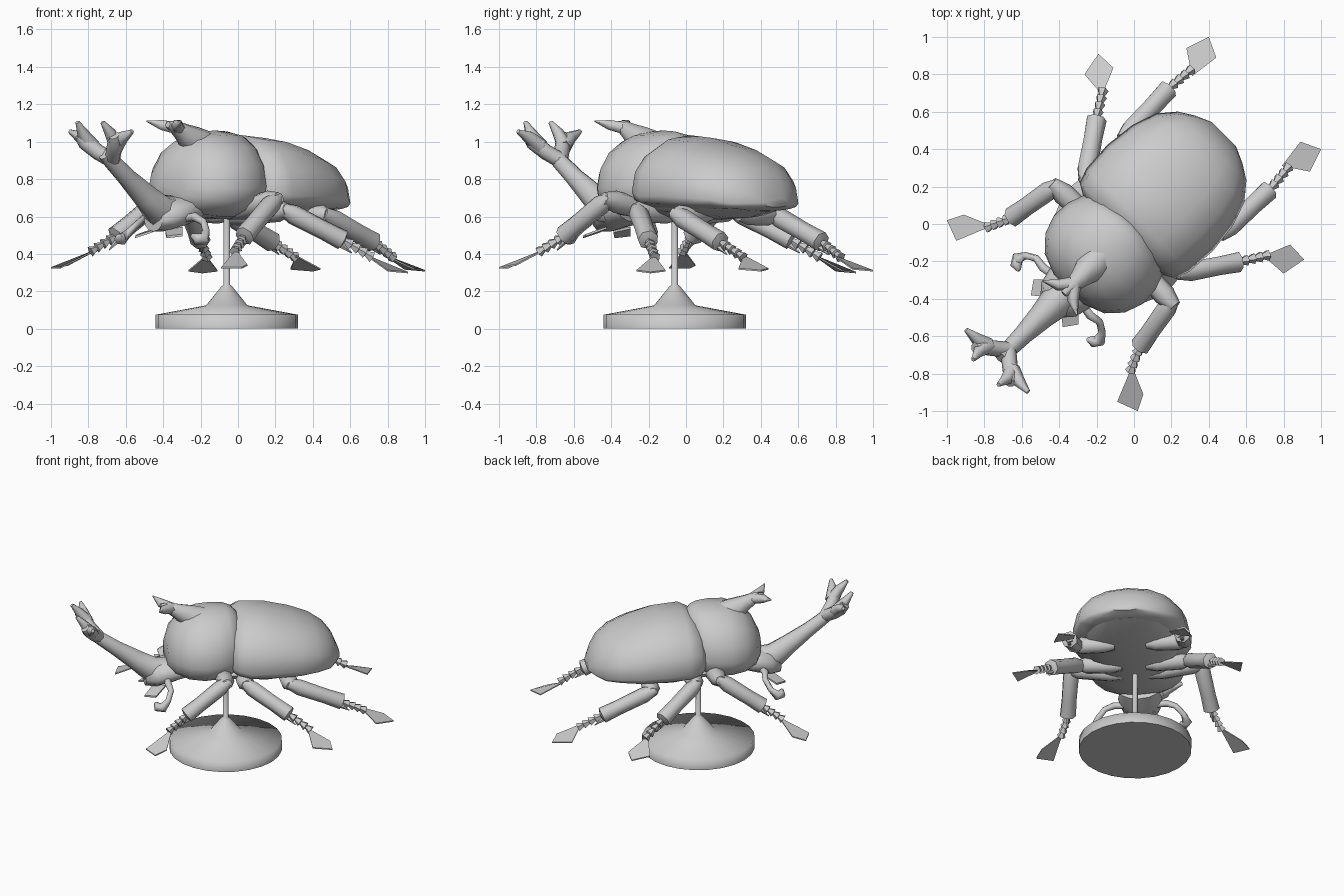
import bpy, bmesh, math
from mathutils import Vector

R2 = math.sqrt(2)
grey = bpy.data.materials.new("plain_grey")
grey.diffuse_color = (0.6, 0.6, 0.6, 1)


def loc(f, s, z):
    """Body frame (forward, sideways, up) to world: the beetle faces -x -y."""
    return Vector(((s - f) / R2, (-f - s) / R2, z))


def flip(p, side):
    """Mirror a world point across the body's centre plane."""
    return Vector(p) if side > 0 else Vector((p[1], p[0], p[2]))


def finish(name, bm, angle=40):
    bmesh.ops.recalc_face_normals(bm, faces=bm.faces)
    me = bpy.data.meshes.new(name)
    bm.to_mesh(me)
    bm.free()
    me.materials.append(grey)
    ob = bpy.data.objects.new(name, me)
    bpy.context.collection.objects.link(ob)
    bpy.ops.object.select_all(action='DESELECT')
    ob.select_set(True)
    bpy.context.view_layer.objects.active = ob
    bpy.ops.object.shade_smooth_by_angle(angle=math.radians(angle))
    return ob


def loft(name, rings, angle=40):
    """Skin a list of closed rings and cap both ends."""
    bm = bmesh.new()
    rows = [[bm.verts.new(p) for p in r] for r in rings]
    n = len(rows[0])
    for a, b in zip(rows, rows[1:]):
        for i in range(n):
            j = (i + 1) % n
            bm.faces.new((a[i], a[j], b[j], b[i]))
    bm.faces.new(rows[0])
    bm.faces.new(rows[-1])
    return finish(name, bm, angle)


def tube(name, path, sides=8, angle=65):
    """Sweep a round section along [(point, radius), ...]."""
    pts = [Vector(p) for p, r in path]
    rings = []
    for i, (p, r) in enumerate(path):
        d = (pts[min(i + 1, len(pts) - 1)] - pts[max(i - 1, 0)]).normalized()
        u = d.cross(Vector((0, 0, 1))).normalized()
        v = u.cross(d)
        rings.append([pts[i] + r * (math.cos(t) * u + math.sin(t) * v)
                      for t in (2 * math.pi * k / sides for k in range(sides))])
    return loft(name, rings, angle)


def plate(name, corners, thick=0.008):
    up = Vector((0, 0, thick / 2))
    return loft(name, [[c - up for c in corners], [c + up for c in corners]], 40)


def shell(name, sections, sides=16, power=2.2, low_power=2.4):
    """Body shell from (forward, half width, widest z, top z, bottom z)."""
    rings = []
    for f, w, zc, top, bot in sections:
        ring = []
        for k in range(sides):
            t = 2 * math.pi * k / sides
            c, s = math.cos(t), math.sin(t)
            e = 2 / (power if s > 0 else low_power)
            z = math.copysign(abs(s) ** e, s)
            y = math.copysign(abs(c) ** e, c)
            ring.append(loc(f, w * y, zc + z * ((top - zc) if z > 0 else (zc - bot))))
        rings.append(ring)
    return loft(name, rings, 50)


# Display stand
profile = [(0.38, 0), (0.38, 0.075), (0.11, 0.125), (0.03, 0.225), (0.018, 0.235), (0.018, 0.64)]
loft("display_stand", [[Vector((-0.06 + r * math.cos(2 * math.pi * k / 24),
                                -0.06 + r * math.sin(2 * math.pi * k / 24), z))
                        for k in range(24)] for r, z in profile], 85)

# Wing cases, belly and thorax shield
shell("wing_cases", [
    (0.085, 0.30, 0.74, 0.93, 0.66), (0.05, 0.36, 0.73, 0.99, 0.64),
    (-0.03, 0.39, 0.71, 1.035, 0.63), (-0.20, 0.40, 0.71, 1.02, 0.62),
    (-0.37, 0.38, 0.70, 0.975, 0.62), (-0.50, 0.335, 0.69, 0.925, 0.63),
    (-0.59, 0.26, 0.67, 0.865, 0.63), (-0.64, 0.18, 0.67, 0.80, 0.64),
    (-0.68, 0.09, 0.67, 0.70, 0.65)])
shell("belly", [
    (0.40, 0.16, 0.66, 0.70, 0.61), (0.20, 0.24, 0.66, 0.72, 0.585),
    (-0.15, 0.32, 0.66, 0.72, 0.58), (-0.40, 0.30, 0.66, 0.72, 0.59),
    (-0.60, 0.17, 0.66, 0.70, 0.63)], 14, 2, 2)
shell("thorax_shield", [
    (0.0, 0.16, 0.76, 1.00, 0.66), (0.04, 0.26, 0.76, 1.04, 0.64),
    (0.085, 0.30, 0.76, 1.055, 0.61),
    (0.17, 0.33, 0.76, 1.06, 0.59), (0.27, 0.335, 0.75, 1.055, 0.59),
    (0.37, 0.30, 0.75, 1.02, 0.60), (0.45, 0.225, 0.75, 0.94, 0.63),
    (0.495, 0.11, 0.75, 0.84, 0.67)], power=2.0)

# Thorax horn with forked tip
tube("thorax_horn", [(loc(0.24, 0, 0.96), 0.10), (loc(0.33, 0, 1.0), 0.085),
                     (loc(0.41, 0, 1.045), 0.055), (loc(0.48, 0, 1.08), 0.036),
                     (loc(0.53, 0, 1.092), 0.018)], 8)

# Head and long forked horn
shell("head", [
    (0.38, 0.13, 0.63, 0.72, 0.57), (0.48, 0.15, 0.63, 0.71, 0.54),
    (0.57, 0.13, 0.60, 0.69, 0.52), (0.64, 0.07, 0.58, 0.66, 0.52)], 12, 2, 2)
tube("head_horn", [(loc(0.50, 0, 0.62), 0.09), (loc(0.60, 0, 0.635), 0.09),
                   (loc(0.70, 0, 0.71), 0.07), (loc(0.84, 0, 0.81), 0.052),
                   (loc(0.96, 0, 0.90), 0.045), (loc(1.01, 0, 0.935), 0.035)], 8)

# Legs: femur start, knee, tibia end, tarsus end, then four claw corners
LEGS = {
    "front": [(-0.155, -0.04, 0.62), (-0.42, 0.20, 0.69), (-0.66, 0.03, 0.49), (-0.79, -0.02, 0.41),
              (-1.0, 0.02, 0.325), (-0.91, 0.05, 0.34), (-0.76, -0.01, 0.42), (-0.95, -0.09, 0.325)],
    "middle": [(0.06, -0.05, 0.61), (0.25, -0.26, 0.635), (0.57, -0.20, 0.47), (0.72, -0.165, 0.38),
               (0.91, -0.19, 0.30), (0.835, -0.11, 0.31), (0.69, -0.17, 0.39), (0.80, -0.265, 0.31)],
    "rear": [(0.28, 0.13, 0.61), (0.47, -0.05, 0.61), (0.73, 0.19, 0.46), (0.83, 0.31, 0.38),
             (1.0, 0.40, 0.31), (0.89, 0.44, 0.32), (0.79, 0.31, 0.39), (0.94, 0.28, 0.32)],
}

for side, tag in ((1, "left"), (-1, "right")):
    for leg, pts in LEGS.items():
        hip, knee, ankle, toe, *claw = [flip(p, side) for p in pts]
        tube(f"{leg}_femur_{tag}", [(hip, 0.035), (hip.lerp(knee, 0.25), 0.055),
                                    (hip.lerp(knee, 0.85), 0.06), (hip.lerp(knee, 1.08), 0.035)])
        tube(f"{leg}_tibia_{tag}", [(knee.lerp(ankle, -0.06), 0.035), (knee.lerp(ankle, 0.15), 0.055),
                                    (knee.lerp(ankle, 0.65), 0.052), (knee.lerp(ankle, 0.97), 0.056),
                                    (ankle, 0.02)], 7)
        # spur on the tibia end
        drop = Vector((0, 0, -0.045))
        tube(f"{leg}_spur_{tag}", [(knee.lerp(ankle, 0.85) + drop * 0.6, 0.022),
                                   (knee.lerp(ankle, 1.12) + drop, 0.003)], 5)
        # tarsus of flared joints
        chain = []
        for i in range(4):
            chain += [(ankle.lerp(toe, i / 4), 0.015), (ankle.lerp(toe, (i + 0.9) / 4), 0.031)]
        tube(f"{leg}_tarsus_{tag}", chain, 5, 20)
        plate(f"{leg}_claw_{tag}", claw)

    def q(f, s, z):
        return flip(loc(f, s, z), side)

    # Thorax horn prong
    tube(f"thorax_prong_{tag}", [(q(0.45, 0, 1.07), 0.038), (q(0.52, 0.06, 1.09), 0.03),
                                 (q(0.56, 0.13, 1.11), 0.004)], 6)
    # Head horn branch and its two prongs
    tube(f"horn_branch_{tag}", [(q(0.95, 0, 0.90), 0.042), (q(1.0, 0.06, 0.945), 0.042),
                                (q(1.04, 0.115, 1.0), 0.044), (q(1.07, 0.13, 1.035), 0.03)])
    tube(f"horn_outer_prong_{tag}", [(q(1.01, 0.09, 0.975), 0.042), (q(1.03, 0.16, 1.025), 0.034),
                                     (q(1.035, 0.235, 1.055), 0.012)], 6)
    tube(f"horn_inner_prong_{tag}", [(q(1.01, 0.09, 0.975), 0.042), (q(1.07, 0.105, 1.045), 0.032),
                                     (q(1.12, 0.095, 1.105), 0.012)], 6)
    # Antenna with clubbed tip
    tube(f"antenna_{tag}", [(q(0.50, 0.11, 0.59), 0.022), (q(0.51, 0.18, 0.60), 0.024),
                            (q(0.50, 0.24, 0.57), 0.02), (q(0.53, 0.29, 0.52), 0.02),
                            (q(0.57, 0.31, 0.48), 0.034), (q(0.60, 0.29, 0.48), 0.032),
                            (q(0.61, 0.26, 0.50), 0.012)], 7)
    # Mouth palp plate
    plate(f"mouth_plate_{tag}", [q(0.66, 0.12, 0.49), q(0.59, 0.17, 0.50),
                                 q(0.51, 0.09, 0.54), q(0.60, 0.05, 0.52)], 0.012)
